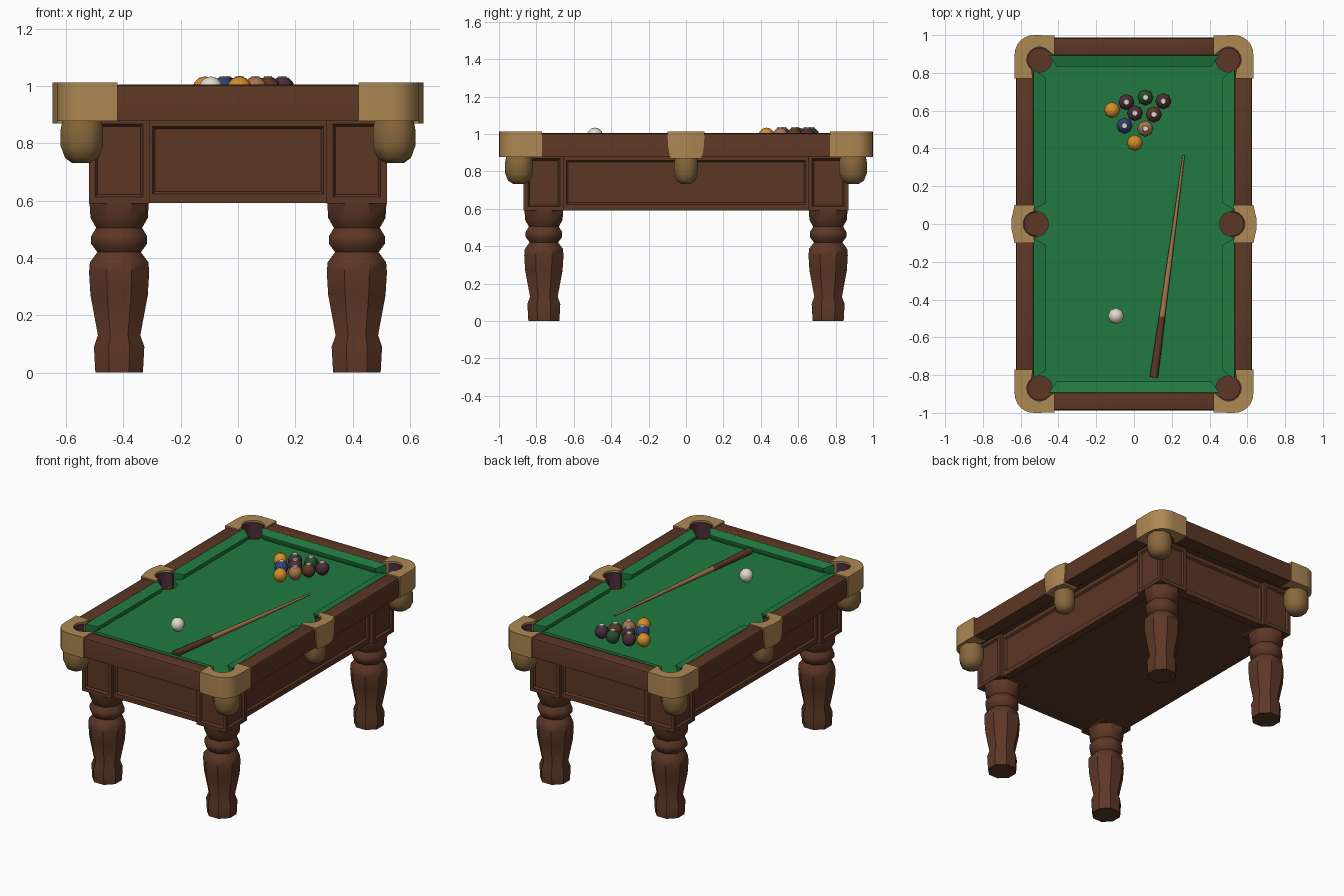
import bpy, bmesh, math
from mathutils import Vector

cube = bpy.data.objects.get("Cube")
if cube:
    bpy.data.objects.remove(cube, do_unlink=True)


def material(name, r, g, b):
    """Flat colour from 0-255 display values, stored linear."""
    lin = [((c / 255 + 0.055) / 1.055) ** 2.4 for c in (r, g, b)] + [1]
    m = bpy.data.materials.new(name)
    m.use_nodes = True
    m.diffuse_color = lin
    bsdf = next(n for n in m.node_tree.nodes if n.type == 'BSDF_PRINCIPLED')
    bsdf.inputs["Base Color"].default_value = lin
    bsdf.inputs["Roughness"].default_value = 0.8
    return m


WOOD = material("brown_wood", 92, 55, 37)
CLOTH = material("green_cloth", 33, 122, 64)
TAN = material("tan_leather", 174, 136, 83)
NET = material("dark_tan_net", 136, 104, 60)
PLUM = material("dark_plum", 76, 46, 58)
IVORY = material("ivory", 226, 218, 204)
ORANGE = material("orange", 212, 142, 42)
BLUE = material("blue", 48, 66, 122)
BOTTLE = material("bottle_green", 42, 76, 46)
MAPLE = material("maple", 166, 118, 76)


def finish(name, bm, mat, angle=35):
    bmesh.ops.recalc_face_normals(bm, faces=bm.faces)
    mesh = bpy.data.meshes.new(name)
    bm.to_mesh(mesh)
    bm.free()
    mesh.materials.append(mat)
    ob = bpy.data.objects.new(name, mesh)
    bpy.context.collection.objects.link(ob)
    bpy.ops.object.select_all(action='DESELECT')
    ob.select_set(True)
    bpy.context.view_layer.objects.active = ob
    bpy.ops.object.shade_smooth_by_angle(angle=math.radians(angle))
    return ob


def loft(name, rings, mat, angle=35):
    """Skin between matching rings of points, closed at both ends."""
    bm = bmesh.new()
    loops = [[bm.verts.new(p) for p in ring] for ring in rings]
    n = len(loops[0])
    for a, b in zip(loops, loops[1:]):
        for i in range(n):
            j = (i + 1) % n
            bm.faces.new((a[i], a[j], b[j], b[i]))
    bm.faces.new(loops[0])
    bm.faces.new(loops[-1])
    return finish(name, bm, mat, angle)


def prism(name, outline, z0, z1, mat):
    return loft(name, [[(x, y, z) for x, y in outline] for z in (z0, z1)], mat)


def lathe(name, x, y, profile, sides, mat, angle=35):
    """Turned part; radii are measured across the flats."""
    k = 1 / math.cos(math.pi / sides)
    turn = [(i + 0.5) * math.tau / sides for i in range(sides)]
    return loft(name, [[(x + r * k * math.cos(t), y + r * k * math.sin(t), z)
                        for t in turn] for r, z in profile], mat, angle)


def box(name, lo, hi, mat, panel=0, bevel=0):
    """Box with optional recessed side panels or bevelled top edges."""
    bm = bmesh.new()
    bmesh.ops.create_cube(bm, size=1)
    for v in bm.verts:
        v.co = [lo[i] + (v.co[i] + 0.5) * (hi[i] - lo[i]) for i in range(3)]
    if panel:
        sides = [f for f in bm.faces if abs(f.normal.z) < 0.5]
        bmesh.ops.inset_individual(bm, faces=sides, thickness=panel)
        bmesh.ops.inset_individual(bm, faces=sides, thickness=0.012, depth=-0.012)
    if bevel:
        top = [e for e in bm.edges if all(v.co.z > hi[2] - 1e-4 for v in e.verts)]
        bmesh.ops.bevel(bm, geom=top, offset=bevel, segments=2, affect='EDGES', profile=0.5)
    return finish(name, bm, mat)


def arc(cx, cy, r, start, end, steps=8):
    angles = [math.radians(start + (end - start) * i / steps) for i in range(steps + 1)]
    return [(cx + r * math.cos(a), cy + r * math.sin(a)) for a in angles]


def flip(points, sx, sy):
    return [(p[0] * sx, p[1] * sy, *p[2:]) for p in points]


BED, TOP = 0.95, 1.005
CORNER, SIDE, HOLE = (0.5, 0.87), (0.52, 0), 0.067
ends = {1: "back", -1: "front"}
hands = {1: "left", -1: "right"}

# Body and the board under the rails, which also floors the pockets
box("body", (-0.46, -0.81, 0.6), (0.46, 0.81, 0.89), WOOD)
box("under_board", (-0.6, -0.96, 0.885), (0.6, 0.96, 0.9), WOOD)

# Cloth bed with a bite at each pocket
quarter = (arc(*SIDE, HOLE, 180, 95, 5) + [(0.535, 0.08), (0.535, 0.8)]
           + arc(*CORNER, HOLE, -60, -210) + [(0.43, 0.895), (0, 0.895)])
half = quarter + flip(quarter[-2::-1], -1, 1)
prism("cloth_bed", half + flip(half[-2:0:-1], 1, -1), 0.895, BED, CLOTH)


def cushion(name, outline, nose_shift):
    """Sloped cushion; the two middle outline points form its nose."""
    def ring(z_back, z_nose, shift):
        return [(x + shift[0] * (i in (1, 2)), y + shift[1] * (i in (1, 2)),
                 z_nose if i in (1, 2) else z_back) for i, (x, y) in enumerate(outline)]
    loft(name, [ring(BED - 0.01, BED - 0.01, nose_shift),
                ring(TOP - 0.03, 0.975, (0, 0)), ring(TOP - 0.004, 0.985, (0, 0))], CLOTH)


# End rails, end cushions and end aprons
for sy, end in ends.items():
    y0, y1 = sorted((0.89 * sy, 0.987 * sy))
    box(end + "_rail", (-0.43, y0, 0.88), (0.43, y1, TOP), WOOD, bevel=0.014)
    cushion(end + "_cushion", flip([(-0.45, 0.892), (-0.41, 0.835), (0.41, 0.835),
                                    (0.45, 0.892)], 1, sy), (0, 0.02 * sy))
    y0, y1 = sorted((0.79 * sy, 0.845 * sy))
    box(end + "_apron", (-0.33, y0, 0.592), (0.33, y1, 0.89), WOOD, panel=0.045)

# Side rails, side cushions and side aprons
for sx, hand in hands.items():
    for sy, end in ends.items():
        x0, x1 = sorted((0.53 * sx, 0.625 * sx))
        y0, y1 = sorted((0.075 * sy, 0.79 * sy))
        box(f"{end}_{hand}_side_rail", (x0, y0, 0.88), (x1, y1, TOP), WOOD, bevel=0.014)
        cushion(f"{end}_{hand}_side_cushion",
                flip([(0.532, 0.075), (0.468, 0.11), (0.468, 0.775), (0.532, 0.82)], sx, sy),
                (0.02 * sx, 0))
    x0, x1 = sorted((0.44 * sx, 0.495 * sx))
    box(hand + "_apron", (x0, -0.67, 0.592), (x1, 0.67, 0.89), WOOD, panel=0.045)

# Pocket caps, liners and hanging nets
corner_cap = ([(0.42, 0.998)] + arc(0.53, 0.898, 0.102, 90, 0, 6)
              + [(0.632, 0.77), (0.535, 0.77)] + arc(*CORNER, HOLE, -50, 140, 10)
              + [(0.42, 0.89)])
corner_liner = arc(*CORNER, HOLE, -50, 140, 10) + arc(*CORNER, HOLE - 0.006, 140, -50, 10)
side_cap = ([(0.525, -0.1), (0.632, -0.1), (0.648, -0.03), (0.648, 0.03), (0.632, 0.1),
             (0.525, 0.1)] + arc(*SIDE, HOLE, 80, -80))
side_liner = arc(*SIDE, HOLE, 95, -95) + arc(*SIDE, HOLE - 0.006, -95, 95)
net = [(0.066, 0.89), (0.074, 0.85), (0.074, 0.79), (0.058, 0.75), (0.03, 0.732)]


def narrowed(outline, z, k):
    return [(x, y * k, z) for x, y in outline]


for sx, hand in hands.items():
    for sy, end in ends.items():
        where = f"{end}_{hand}_corner"
        prism(where + "_cap", flip(corner_cap, sx, sy), 0.878, 1.013, TAN)
        prism(where + "_liner", flip(corner_liner, sx, sy), 0.9, 1.0, PLUM)
        lathe(where + "_net", 0.545 * sx, 0.893 * sy, net, 8, NET, 50)
    loft(hand + "_side_cap", [flip(narrowed(side_cap, z, k), sx, 1)
                              for z, k in ((0.87, 0.85), (0.93, 0.95), (1.013, 1))], TAN)
    prism(hand + "_side_liner", flip(side_liner, sx, 1), 0.9, 1.0, PLUM)
    lathe(hand + "_side_net", 0.555 * sx, 0, [(r * 0.85, z) for r, z in net], 8, NET, 50)

# Legs: panelled block above a turned post
post = [(0.083, 0), (0.088, 0.09), (0.074, 0.13), (0.1, 0.27), (0.105, 0.35), (0.102, 0.385),
        (0.076, 0.42), (0.098, 0.45), (0.098, 0.475), (0.08, 0.505), (0.1, 0.54), (0.104, 0.6)]
for sx, hand in hands.items():
    for sy, end in ends.items():
        x, y = 0.415 * sx, 0.76 * sy
        box(f"{end}_{hand}_leg_block", (x - 0.106, y - 0.108, 0.59),
            (x + 0.106, y + 0.108, 0.89), WOOD, panel=0.032)
        lathe(f"{end}_{hand}_leg", x, y, post, 8, WOOD, 40)


# Balls, with a small pale spot on the object balls
def ball(name, x, y, mat, spot=True):
    r = 0.043
    bm = bmesh.new()
    bmesh.ops.create_uvsphere(bm, u_segments=8, v_segments=6, radius=r)
    bmesh.ops.translate(bm, verts=bm.verts, vec=(x, y, BED + r - 0.002))
    finish(name, bm, mat, 60)
    if spot:
        top = BED + 2 * r
        lathe(name + "_spot", x, y, [(0.016, top - 0.008), (0.013, top)], 6, IVORY)


rack = [(-0.116, 0.603, ORANGE), (-0.04, 0.645, PLUM), (0.06, 0.67, BOTTLE),
        (0.155, 0.65, PLUM), (0.005, 0.587, PLUM), (0.105, 0.58, WOOD),
        (-0.05, 0.52, BLUE), (0.06, 0.505, MAPLE), (0.005, 0.43, ORANGE)]
for i, (x, y, mat) in enumerate(rack):
    ball(f"ball_{i + 1}", x, y, mat, mat is not ORANGE)
ball("cue_ball", -0.095, -0.487, IVORY, False)

# Cue stick lying on the cloth
butt, joint, tip = (Vector((0.105, -0.812, 0.973)), Vector((0.149, -0.49, 0.968)),
                    Vector((0.263, 0.363, 0.958)))
across = (tip - butt).cross(Vector((0, 0, 1))).normalized()
up = across.cross(tip - butt).normalized()


def cue_ring(centre, r):
    return [centre + r * (across * math.cos(t) + up * math.sin(t))
            for t in (i * math.tau / 8 for i in range(8))]


loft("cue_butt", [cue_ring(butt, 0.022), cue_ring(joint, 0.017)], WOOD, 50)
loft("cue_shaft", [cue_ring(joint, 0.016), cue_ring(tip, 0.006)], MAPLE, 50)
